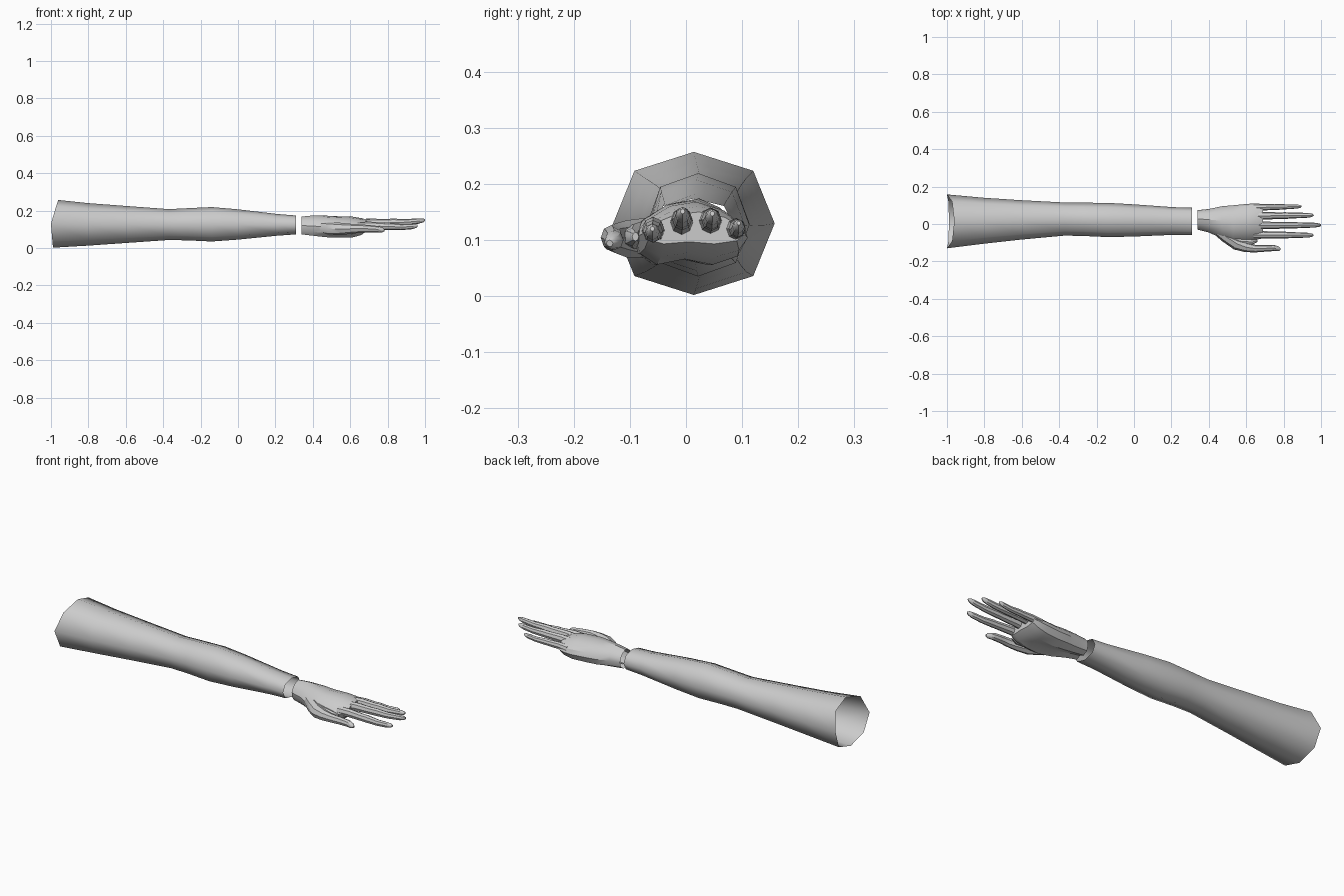
import bpy, bmesh, math
from mathutils import Vector

if "Cube" in bpy.data.objects:
    bpy.data.objects.remove(bpy.data.objects["Cube"])


def loft(name, rings, cap_start=False, cap_end=False, angle=30):
    """Skin a list of equal-length point rings."""
    bm = bmesh.new()
    vs = [[bm.verts.new(p) for p in r] for r in rings]
    n = len(vs[0])
    for a, b in zip(vs, vs[1:]):
        for i in range(n):
            j = (i + 1) % n
            bm.faces.new((a[i], a[j], b[j], b[i]))
    if cap_start:
        bm.faces.new(vs[0][::-1])
    if cap_end:
        bm.faces.new(vs[-1])
    bmesh.ops.recalc_face_normals(bm, faces=bm.faces)
    me = bpy.data.meshes.new(name)
    bm.to_mesh(me)
    bm.free()
    ob = bpy.data.objects.new(name, me)
    bpy.context.collection.objects.link(ob)
    bpy.context.view_layer.objects.active = ob
    ob.select_set(True)
    bpy.ops.object.shade_smooth_by_angle(angle=math.radians(angle))
    ob.select_set(False)
    return ob


# Sleeve: open eight-sided tube; x, y min, y max, z min, z max
sleeve = [(-1.0, -.13, .158, .002, .257), (-.8, -.105, .14, .013, .24),
          (-.6, -.083, .127, .027, .225), (-.37, -.062, .115, .043, .208),
          (-.27, -.064, .114, .041, .213), (-.14, -.07, .113, .035, .219),
          (0, -.067, .105, .045, .207), (.21, -.058, .09, .066, .182),
          (.31, -.06, .087, .073, .174)]
rings = []
for k, (x, y0, y1, z0, z1) in enumerate(sleeve):
    ring = []
    for i in range(8):
        a = i * math.pi / 4
        f = 1.04 if i % 2 else 1
        slant = 0 if k else .025 * abs(math.sin(a)) + .014 * math.sin(a)
        ring.append((x + slant, (y0 + y1) / 2 + f * (y1 - y0) / 2 * math.cos(a),
                     (z0 + z1) / 2 + f * (z1 - z0) / 2 * math.sin(a)))
    rings.append(ring)
loft("sleeve", rings, angle=60)

# Palm: flattened sections; x, y min, y max, z bottom, z top, z of the edges
palm = [(.34, -.03, .074, .073, .168, .12), (.40, -.045, .080, .066, .174, .118),
        (.47, -.078, .095, .058, .173, .112), (.53, -.097, .100, .055, .170, .108),
        (.61, -.092, .108, .056, .168, .106), (.66, -.083, .110, .070, .160, .108),
        (.69, -.076, .105, .093, .150, .112)]
# section shape: fraction across, fraction up (+) or down (-) from the edge
shape = [(0, 0), (.1, .45), (.32, .88), (.55, 1), (.8, .75), (.96, .3),
         (1, -.1), (.92, -.7), (.7, -1), (.45, -.8), (.2, -1), (.05, -.6)]
loft("palm", [[(x, y0 + (y1 - y0) * u,
                zm + (v * (z1 - zm) if v > 0 else v * (zm - z0)))
               for u, v in shape] for x, y0, y1, z0, z1, zm in palm],
     cap_end=True)


def finger(name, path, sides=8):
    """path: x, y, z, half width, half height; sections follow the path."""
    rings = []
    for k, (x, y, z, w, h) in enumerate(path):
        a, b = Vector(path[max(k - 1, 0)][:3]), Vector(path[min(k + 1, len(path) - 1)][:3])
        d = (b - a).normalized()
        side = Vector((0, 0, 1)).cross(d).normalized()
        up = d.cross(side)
        rings.append([Vector((x, y, z)) + side * w * math.cos(t) + up * h * math.sin(t)
                      for t in (2 * math.pi * i / sides for i in range(sides))])
    loft(name, rings, True, True, 40)


# Fingers: root y and z, tip x, y and z
for name, y0, z0, xt, yt, zt in [
        ("index_finger", -.058, .116, .96, -.060, .115),
        ("middle_finger", -.008, .128, 1.0, -.006, .146),
        ("ring_finger", .043, .130, .96, .047, .142),
        ("little_finger", .088, .115, .895, .094, .125)]:
    L = xt - .64
    s = .85 if name == "little_finger" else 1
    path = []
    for t, r, dz in [(0, .021, 0), (.2, .020, .003), (.45, .0175, 0),
                     (.52, .0180, 0), (.72, .0150, -.003), (.9, .0130, 0),
                     (.97, .0095, .003), (1, .004, .005)]:
        path.append((.64 + L * t, y0 + (yt - y0) * t, z0 + (zt - z0) * t + dz,
                     r * s, r * s * 1.12))
    finger(name, path)

# Thumb with its fleshy base
finger("thumb", [(.42, -.015, .112, .025, .030), (.49, -.066, .104, .032, .036),
                 (.55, -.106, .102, .034, .033), (.60, -.124, .103, .027, .027),
                 (.65, -.132, .104, .020, .023), (.70, -.130, .103, .018, .020),
                 (.745, -.128, .100, .017, .018), (.772, -.133, .096, .013, .013),
                 (.782, -.136, .094, .006, .006)])
# Skin between thumb and index knuckle
finger("thumb_web", [(.50, -.070, .108, .030, .028), (.57, -.092, .106, .024, .023),
                     (.63, -.096, .105, .016, .016), (.66, -.090, .106, .006, .008)])
